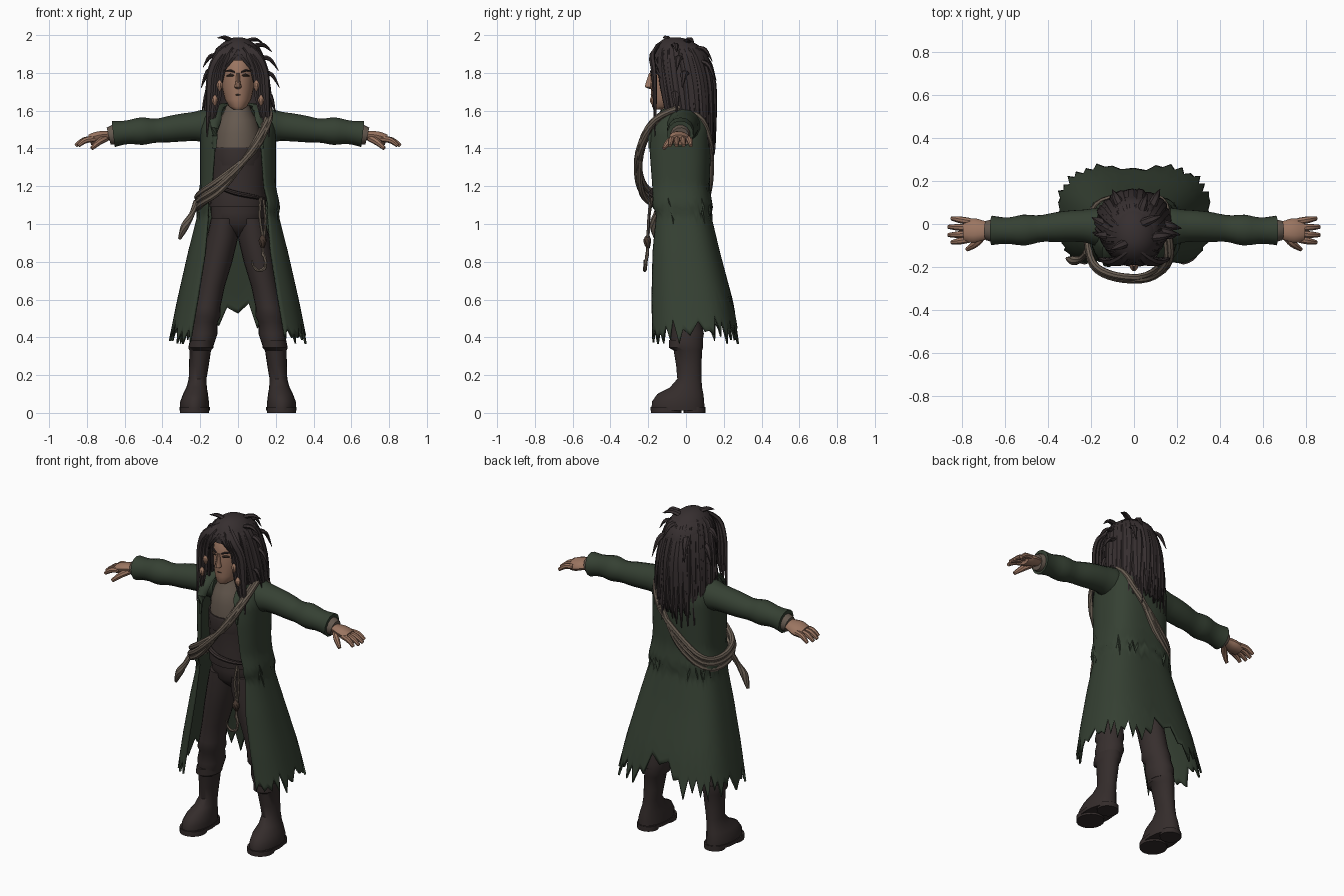
import bpy, bmesh, math, random
from mathutils import Vector

random.seed(4)
R = random.uniform


def material(name, rgb):
    m = bpy.data.materials.new(name)
    m.diffuse_color = (*rgb, 1)
    return m


SKIN = material("skin", (0.33, 0.18, 0.12))
HAIR = material("dark hair", (0.037, 0.028, 0.029))
COAT = material("green coat", (0.036, 0.052, 0.033))
CLOTH = material("dark brown cloth", (0.038, 0.028, 0.027))
LEATHER = material("boot leather", (0.034, 0.025, 0.024))
ROPE = material("rope", (0.14, 0.11, 0.085))
WRAP = material("grey brown wrap", (0.13, 0.1, 0.078))
DARK = material("dark detail", (0.06, 0.038, 0.028))


def finish(name, bm, mat, thick=0, angle=40):
    bmesh.ops.recalc_face_normals(bm, faces=bm.faces)
    me = bpy.data.meshes.new(name)
    bm.to_mesh(me)
    bm.free()
    me.materials.append(mat)
    ob = bpy.data.objects.new(name, me)
    bpy.context.collection.objects.link(ob)
    if thick:
        mod = ob.modifiers.new("thickness", "SOLIDIFY")
        mod.thickness = thick
    bpy.ops.object.select_all(action="DESELECT")
    ob.select_set(True)
    bpy.context.view_layer.objects.active = ob
    bpy.ops.object.shade_smooth_by_angle(angle=math.radians(angle))
    return ob


def skin_rings(bm, rings, closed=True, loop=False):
    rows = [[bm.verts.new(p) for p in r] for r in rings]
    n = len(rows[0])
    pairs = list(zip(rows, rows[1:])) + ([(rows[-1], rows[0])] if loop else [])
    for a, b in pairs:
        for i in range(n if closed else n - 1):
            j = (i + 1) % n
            bm.faces.new((a[i], a[j], b[j], b[i]))
    if closed and not loop:
        bm.faces.new(rows[0])
        bm.faces.new(rows[-1])


def loft(name, rings, mat, n=20):
    """Stack of level ellipses: x, y, z, x radius, y radius."""
    bm = bmesh.new()
    skin_rings(bm, [[(x + a * math.cos(k * math.tau / n), y + b * math.sin(k * math.tau / n), z)
                     for k in range(n)] for x, y, z, a, b in rings])
    return finish(name, bm, mat)


def spline(p, u):
    i = min(int(u), len(p) - 2)
    t = u - i
    a, b, c, d = p[max(i - 1, 0)], p[i], p[i + 1], p[min(i + 2, len(p) - 1)]
    return 0.5 * (2 * b + (c - a) * t + (2 * a - 5 * b + 4 * c - d) * t * t + (3 * b - a - 3 * c + d) * t ** 3)


def tubes(name, items, mat, n=8, flat=1.0, steps=4, loop=False):
    """Smooth tapered tubes; each item is points, radii and optional flattening direction."""
    bm = bmesh.new()
    for it in items:
        pts, rad = [Vector(p) for p in it[0]], [Vector((r, 0, 0)) for r in it[1]]
        ref = Vector(it[2]) if len(it) > 2 else Vector((0.1, 0.2, 1))
        m = (len(pts) - 1) * steps
        path = [spline(pts, k / steps) for k in range(m + 1)]
        size = [spline(rad, k / m * (len(rad) - 1)).x for k in range(m + 1)]
        if loop:
            path, size = path[:-1], size[:-1]
        rings, L = [], len(path)
        for k, p in enumerate(path):
            ahead, behind = (path[(k + 1) % L], path[k - 1]) if loop else (path[min(k + 1, L - 1)], path[max(k - 1, 0)])
            t = (ahead - behind).normalized()
            s = t.cross(ref).normalized()
            u = s.cross(t)
            rings.append([p + size[k] * (s * math.cos(q * math.tau / n) + u * flat * math.sin(q * math.tau / n))
                          for q in range(n)])
        skin_rings(bm, rings, loop=loop)
    return finish(name, bm, mat)


def shell(name, prof, mat, cols, rows, low, power, front, thick):
    """Open-fronted garment; prof rows are z, y, x radius, y radius, half opening."""
    def at(z):
        for a, b in zip(prof, prof[1:]):
            if z >= b[0] or b is prof[-1]:
                f = (a[0] - z) / (a[0] - b[0])
                return [p + (q - p) * f for p, q in zip(a, b)]
    bm = bmesh.new()
    lows = [low(c, c / cols) for c in range(cols + 1)]
    rings = []
    for r in range(rows + 1):
        ring = []
        for c in range(cols + 1):
            z = prof[0][0] + (lows[c] - prof[0][0]) * r / rows
            _, y, a, b, o = at(z)
            t0 = math.asin(min(1, (o / a)) ** (1 / power))
            t = t0 + (math.tau - 2 * t0) * c / cols
            s, k = math.sin(t), math.cos(t)
            b *= front if k > 0 else 1
            ring.append((math.copysign(a * abs(s) ** power, s), y - math.copysign(b * abs(k) ** power, k), z))
        rings.append(ring)
    skin_rings(bm, rings, closed=False)
    return finish(name, bm, mat, thick)


# Long torn coat with a belted waist
def hem(c, f):
    back = math.exp(-((f - 0.5) / 0.03) ** 2) * 0.14
    edge = math.exp(-(min(f, 1 - f) / 0.12) ** 2) * 0.03
    return 0.445 + back - edge + 0.02 * math.sin(c * 1.3) + (0.05 if c % 2 else -0.05) * R(0.1, 1.4)


shell("coat", [(1.62, 0, 0.10, 0.09, 0.075), (1.585, -0.01, 0.18, 0.125, 0.1), (1.5, -0.025, 0.2, 0.16, 0.12),
               (1.4, -0.03, 0.2, 0.162, 0.125), (1.2, -0.03, 0.2, 0.155, 0.14), (1.12, -0.025, 0.218, 0.162, 0.16),
               (1.085, -0.022, 0.224, 0.166, 0.16), (1.06, -0.02, 0.212, 0.15, 0.16), (0.85, 0, 0.265, 0.18, 0.175),
               (0.6, 0.03, 0.322, 0.217, 0.215), (0.34, 0.055, 0.375, 0.242, 0.26)],
      COAT, 56, 40, hem, 0.72, 1.13, 0.012)
tubes("coat_collar", [([(s * 0.125, -0.19, 1.4), (s * 0.12, -0.165, 1.54), (s * 0.1, -0.06, 1.62), (0, 0.08, 1.62)],
                      [0.012, 0.03, 0.03, 0.03]) for s in (-1, 1)], COAT, flat=0.5)

# Sleeves, cuffs and hands
for s, side in ((1, "left"), (-1, "right")):
    tubes(side + "_sleeve", [([(s * x, y, z) for x, y, z in ((0.1, -0.02, 1.52), (0.2, -0.01, 1.518), (0.3, -0.01, 1.51),
          (0.42, -0.02, 1.495), (0.54, -0.03, 1.49), (0.66, -0.03, 1.477))],
          [0.075, 0.09, 0.078, 0.074, 0.07, 0.063, 0.073, 0.062, 0.07])], COAT, n=14, steps=4)
    tubes(side + "_cuff", [([(s * 0.6, -0.03, 1.485), (s * 0.65, -0.03, 1.474), (s * 0.685, -0.03, 1.466)],
          [0.05, 0.054, 0.046])], WRAP, n=12)
    hand = [([(s * 0.66, -0.03, 1.47), (s * 0.72, -0.03, 1.462), (s * 0.785, -0.03, 1.445)], [0.035, 0.046, 0.058, 0.05])]
    tubes(side + "_palm", hand, SKIN, n=12, flat=0.55)
    fingers = [([(s * 0.76, y, 1.45), (s * (0.76 + d * 0.55), y * 1.2 + 0.005, 1.443), (s * (0.76 + d), y * 1.35 + 0.01, 1.415)],
                [0.016, 0.016, 0.01]) for y, d in ((0.012, 0.085), (-0.017, 0.1), (-0.045, 0.1), (-0.07, 0.085))]
    fingers.append(([(s * 0.7, -0.05, 1.455), (s * 0.735, -0.09, 1.435), (s * 0.775, -0.118, 1.4)], [0.02, 0.018, 0.01]))
    tubes(side + "_fingers", fingers, SKIN)

    # Trousers, boots and soles
    loft(side + "_trouser_leg", [(s * x, y, z, a, b) for x, y, z, a, b in (
        (0.068, -0.02, 1.03, 0.075, 0.115), (0.082, -0.02, 0.93, 0.083, 0.112), (0.11, -0.02, 0.8, 0.08, 0.1),
        (0.14, -0.02, 0.67, 0.07, 0.085), (0.163, -0.015, 0.56, 0.07, 0.083), (0.17, -0.01, 0.51, 0.077, 0.09),
        (0.176, 0, 0.48, 0.068, 0.08), (0.183, 0.005, 0.42, 0.075, 0.09), (0.19, 0.005, 0.36, 0.062, 0.08))], CLOTH)
    loft(side + "_boot", [(s * x, y, z, a, b) for x, y, z, a, b in (
        (0.193, 0.0, 0.385, 0.062, 0.09), (0.196, 0.0, 0.345, 0.067, 0.09), (0.2, 0.01, 0.33, 0.057, 0.075),
        (0.207, 0.015, 0.25, 0.052, 0.067), (0.214, 0.018, 0.18, 0.047, 0.064), (0.219, 0.0, 0.135, 0.054, 0.085),
        (0.225, -0.03, 0.1, 0.066, 0.122), (0.23, -0.042, 0.06, 0.076, 0.138), (0.23, -0.042, 0.03, 0.076, 0.14))], LEATHER)
    loft(side + "_sole", [(s * 0.23, -0.043, z, 0.081, 0.145) for z in (0.012, 0.032)], LEATHER)
    loft(side + "_heel", [(s * 0.228, 0.045, z, 0.062, 0.058) for z in (0, 0.03)], LEATHER)
    loft(side + "_tread", [(s * 0.23, -0.105, z, 0.076, 0.08) for z in (0, 0.03)], LEATHER)

# Hips, shirt, neck wrap and sash
loft("hips", [(0, -0.02, z, a, b) for z, a, b in ((0.935, 0.02, 0.05), (0.965, 0.08, 0.085), (1.0, 0.138, 0.112),
                                                  (1.06, 0.143, 0.122), (1.14, 0.14, 0.125))], CLOTH)
loft("shirt", [(0, -0.03, z, a, b) for z, a, b in ((1.09, 0.15, 0.128), (1.15, 0.148, 0.135), (1.2, 0.142, 0.13),
                                                   (1.3, 0.15, 0.142), (1.4, 0.15, 0.145))], CLOTH)
loft("chest_band", [(0, -0.033, z, a, b) for z, a, b in ((1.31, 0.135, 0.147), (1.39, 0.14, 0.16), (1.405, 0.135, 0.155))], CLOTH)
loft("neck_wrap", [(0, y, z, a, b) for y, z, a, b in ((-0.04, 1.38, 0.13, 0.14), (-0.04, 1.48, 0.122, 0.14),
     (-0.045, 1.55, 0.1, 0.115), (-0.05, 1.59, 0.078, 0.088), (-0.055, 1.63, 0.06, 0.075))], WRAP)
tubes("sash", [([(0.155, -0.1, 1.13), (0.08, -0.165, 1.145), (-0.02, -0.18, 1.165), (-0.11, -0.15, 1.2)],
                [0.012, 0.018, 0.015])], CLOTH, flat=0.7)

# Head and face
loft("head", [(0, y, z, a, b) for y, z, a, b in ((-0.135, 1.607, 0.025, 0.035), (-0.12, 1.622, 0.048, 0.06),
     (-0.095, 1.66, 0.07, 0.088), (-0.08, 1.72, 0.084, 0.107), (-0.07, 1.79, 0.089, 0.118), (-0.06, 1.87, 0.085, 0.115),
     (-0.05, 1.92, 0.06, 0.08))], SKIN)
loft("nose", [(0, y, z, a, b) for y, z, a, b in ((-0.185, 1.715, 0.008, 0.01), (-0.193, 1.725, 0.02, 0.026),
     (-0.19, 1.745, 0.013, 0.025), (-0.186, 1.8, 0.008, 0.01))], SKIN, 10)
tubes("mouth", [([(-0.022, -0.175, 1.682), (0, -0.183, 1.684), (0.022, -0.175, 1.682)], [0.002, 0.004, 0.002])], DARK)
tubes("eyes", [([(s * 0.022, -0.185, 1.786), (s * 0.04, -0.178, 1.788), (s * 0.06, -0.162, 1.785)],
               [0.003, 0.008, 0.003]) for s in (-1, 1)], DARK)
tubes("brows", [([(s * 0.016, -0.189, 1.803), (s * 0.04, -0.18, 1.812), (s * 0.066, -0.156, 1.81)],
                [0.003, 0.006, 0.002]) for s in (-1, 1)], HAIR)
tubes("ears_and_beads", [([(s * x, y, z + h), (s * x, y, z), (s * x, y, z - h)], [0.004, 0.017, 0.004])
      for s in (-1, 1) for x, y, z, h in ((0.097, -0.175, 1.735, 0.03), (0.122, -0.175, 1.655, 0.028))], SKIN)

# Hair mass with ragged lower edge
loft("crown_hair", [(0, y, z, a, b) for y, z, a, b in ((-0.05, 1.865, 0.122, 0.14), (-0.048, 1.91, 0.115, 0.135),
     (-0.05, 1.95, 0.092, 0.11), (-0.055, 1.978, 0.055, 0.065), (-0.06, 1.988, 0.02, 0.025))], HAIR)
shell("hair_mass", [(1.985, -0.06, 0.03, 0.03, 0.0), (1.965, -0.05, 0.08, 0.09, 0.0), (1.92, -0.035, 0.118, 0.137, 0.02),
                    (1.86, -0.025, 0.135, 0.155, 0.06), (1.75, -0.015, 0.15, 0.155, 0.09), (1.6, 0.01, 0.165, 0.14, 0.12),
                    (1.4, 0.04, 0.17, 0.11, 0.16)], HAIR, 44, 14,
      lambda c, f: 1.5 - 0.07 * math.sin(math.pi * f) + (0.03 if c % 2 else -0.03) + R(-0.02, 0.02), 1.0, 1.0, 0.015)

# Separate locks falling from the crown
locks = []
for i in range(34):
    a = math.radians(45 + 270 * (i + R(-0.3, 0.3)) / 33)
    s, c, j = math.sin(a), -math.cos(a), R(-0.006, 0.01)
    tip = 1.47 - 0.08 * max(c, 0) + R(-0.06, 0.06)
    locks.append(([(0.02 * s, -0.06 + 0.02 * c, 1.972), (s * 0.108, -0.045 + c * 0.125, 1.915 + j),
                   (s * (0.142 + j), -0.02 + c * (0.155 + j), 1.78), (s * (0.165 + j), c * (0.148 + j), 1.62),
                   (s * 0.182, 0.02 + c * 0.135, tip)], [0.012, 0.022, 0.026, 0.02, 0.003], (s, c, 0.15)))
for s in (-1, 1):
    for x, tip in ((0.098, 1.56), (0.118, 1.48), (0.14, 1.46)):
        locks.append(([(s * 0.01, -0.12, 1.965), (s * x * 0.66, -0.178, 1.9), (s * x, -0.17, 1.81),
                       (s * x * 1.08, -0.165, 1.68), (s * (x + 0.025), -0.165, tip)],
                      [0.012, 0.026, 0.024, 0.02, 0.003], (s * 0.4, -1, 0.1)))
    # Low hairline swept across the forehead
    for x, z in ((0.08, 1.83), (0.07, 1.86), (0.05, 1.885)):
        locks.append(([(-s * 0.01, -0.13, 1.955), (s * x * 0.35, -0.178, 1.9), (s * x, -0.165, z),
                       (s * (x + 0.035), -0.13, z - 0.06)], [0.012, 0.024, 0.02, 0.004], (s * 0.3, -1, 0.1)))
tubes("hair_locks", locks, HAIR, n=6, flat=0.5, steps=3)

# Short tufts standing out from the head
tufts = []
for x, y, z, dx, dy, dz in ((0.08, -0.06, 1.94, 0.1, 0.01, -0.03), (0.11, -0.03, 1.88, 0.105, -0.02, -0.07),
                            (-0.1, -0.05, 1.89, -0.085, 0, -0.06), (-0.12, 0, 1.82, -0.075, 0.03, -0.1),
                            (-0.02, -0.08, 1.96, -0.09, -0.04, 0.025), (0.03, 0, 1.96, 0.1, 0.04, 0),
                            (0.13, 0, 1.8, 0.09, -0.02, -0.08), (0.03, 0.05, 1.93, 0.03, 0.09, -0.07),
                            (-0.06, 0.08, 1.88, -0.04, 0.08, -0.12), (0.08, 0.08, 1.86, 0.04, 0.08, -0.12),
                            (-0.13, -0.04, 1.72, -0.06, 0, -0.12), (0.14, -0.05, 1.7, 0.06, 0, -0.12)):
    tufts.append(([(x, y, z), (x + dx * 0.55, y + dy * 0.55, z + dz * 0.35 + 0.018), (x + dx, y + dy, z + dz)],
                  [0.022, 0.018, 0.002]))
tubes("hair_tufts", tufts, HAIR, n=6, flat=0.6)

# Ropes slung from the shoulder to the opposite hip
loopath = [(0.14, -0.02, 1.612), (0.15, -0.165, 1.54), (0.07, -0.24, 1.38), (-0.08, -0.24, 1.22), (-0.19, -0.18, 1.14),
           (-0.215, -0.03, 1.11), (-0.17, 0.09, 1.14), (-0.04, 0.128, 1.26), (0.07, 0.128, 1.41), (0.13, 0.085, 1.54),
           (0.14, -0.02, 1.612)]
slung = []
for d in (-1, 0, 1):
    slung.append(([(x + d * 0.016 * (z > 1.3), y - 0.012 * (d == 0) * (y < 0),
                    z + d * (0.03 if z < 1.3 else 0.01)) for x, y, z in loopath], [0.017, 0.017]))
tubes("slung_ropes", slung, ROPE, loop=True)
tubes("rope_tail", [([(-0.22, -0.13, 1.12), (-0.245, -0.16, 1.05), (-0.28, -0.17, 0.99), (-0.31, -0.16, 0.92)],
                     [0.016, 0.015, 0.022, 0.008])], ROPE)

# Hanging cord with knot and hook
tubes("hanging_cord", [([(0.12, -0.18, 1.14), (0.115, -0.195, 1.04), (0.13, -0.2, 0.93), (0.13, -0.205, 0.83)], [0.008, 0.008]),
                       ([(0.135, -0.19, 1.13), (0.145, -0.2, 1.0), (0.13, -0.205, 0.88)], [0.007, 0.007])], ROPE, n=6)
tubes("cord_knot", [([(0.13, -0.2, 0.94), (0.13, -0.205, 0.91), (0.13, -0.2, 0.87)], [0.008, 0.022, 0.008])], DARK)
tubes("hook", [([(0.075, -0.22, 0.81), (0.08, -0.22, 0.78), (0.105, -0.22, 0.755), (0.14, -0.215, 0.765),
                 (0.145, -0.21, 0.81), (0.13, -0.205, 0.85)], [0.004, 0.009, 0.009])], ROPE, n=6)
